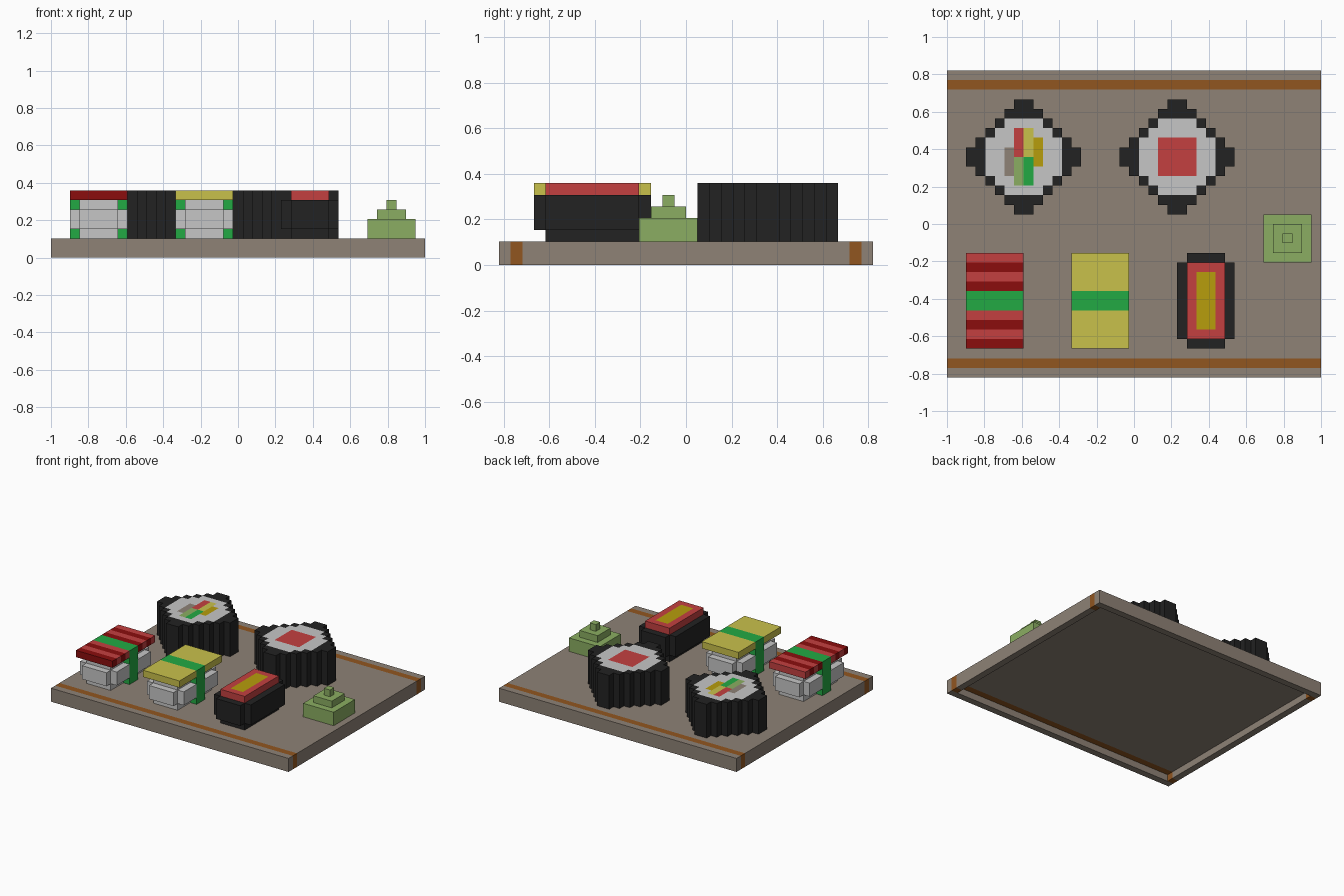
import bpy, bmesh
from mathutils import Vector

cube = bpy.data.objects.get("Cube")
if cube:
    bpy.data.objects.remove(cube, do_unlink=True)

NX, NY = 39, 32          # board size in blocks
U = 2 / NX               # block size


def linear(c):
    c /= 255
    return c / 12.92 if c <= 0.04045 else ((c + 0.055) / 1.055) ** 2.4


def material(name, *rgb):
    m = bpy.data.materials.new(name)
    m.use_nodes = True
    col = [linear(c) for c in rgb] + [1]
    m.diffuse_color = col
    bsdf = m.node_tree.nodes["Principled BSDF"]
    bsdf.inputs["Base Color"].default_value = col
    bsdf.inputs["Roughness"].default_value = 0.9
    return m


WOOD = material("grey_wood", 142, 130, 118)
TRIM = material("brown_trim", 145, 86, 32)
NORI = material("black_seaweed", 34, 34, 34)
RICE = material("white_rice", 198, 198, 198)
RED = material("red_fish", 196, 64, 64)
DARK = material("dark_red_fish", 139, 13, 13)
YELLOW = material("yellow_omelette", 201, 193, 75)
GOLD = material("gold_filling", 183, 157, 12)
GREEN = material("green_band", 34, 170, 68)
PASTE = material("pale_green_paste", 139, 174, 98)


def box(cells, mat, x, y, z):
    """Fill a block range with a material; None carves it away."""
    for i in range(*x):
        for j in range(*y):
            for k in range(*z):
                if mat:
                    cells[i, j, k] = mat
                else:
                    cells.pop((i, j, k), None)


def build(name, cells):
    """Skin the filled blocks and merge flat areas of one colour."""
    bm = bmesh.new()
    mats, verts = [], {}
    for cell, mat in cells.items():
        if mat not in mats:
            mats.append(mat)
        for axis in range(3):
            for side in (0, 1):
                near = list(cell)
                near[axis] += 2 * side - 1
                if tuple(near) in cells:
                    continue
                loop = []
                for a, b in ((0, 0), (1, 0), (1, 1), (0, 1)):
                    p = list(cell)
                    p[axis] += side
                    p[(axis + 1) % 3] += a
                    p[(axis + 2) % 3] += b
                    p = tuple(p)
                    if p not in verts:
                        verts[p] = bm.verts.new(
                            Vector((p[0] - NX / 2, p[1] - NY / 2, p[2])) * U)
                    loop.append(verts[p])
                face = bm.faces.new(loop if side else loop[::-1])
                face.material_index = mats.index(mat)
    bmesh.ops.dissolve_limit(bm, angle_limit=0.02, verts=bm.verts[:],
                             edges=bm.edges[:], delimit={'MATERIAL'})
    me = bpy.data.meshes.new(name)
    bm.to_mesh(me)
    bm.free()
    for m in mats:
        me.materials.append(m)
    ob = bpy.data.objects.new(name, me)
    bpy.context.collection.objects.link(ob)


# Serving board with two trim stripes and a hollow underside
board = {}
box(board, WOOD, (0, NX), (0, NY), (0, 2))
for j in (1, NY - 2):
    box(board, TRIM, (0, NX), (j, j + 1), (0, 2))
box(board, None, (1, NX - 1), (1, NY - 1), (0, 1))
build("serving_board", board)


# Stepped rolls: seaweed diamond, rice core, filling strips
def roll(name, cx, fillings):
    cells, cy = {}, 23
    for row in range(6):
        half = 6 - row
        for y in (cy + row, cy - 1 - row):
            box(cells, NORI, (cx - half, cx + half), (y, y + 1), (2, 7))
            if row < 4:
                core = min(half - 1, 4)
                box(cells, RICE, (cx - core, cx + core), (y, y + 1), (2, 7))
    for mat, x0, x1, y0, y1 in fillings:
        box(cells, mat, (cx + x0, cx + x1), (cy + y0, cy + y1), (2, 7))
    build(name, cells)


roll("mixed_roll", 8, [(RED, -1, 0, 0, 3), (YELLOW, 0, 1, 0, 3),
                       (GOLD, 1, 2, -1, 2), (GREEN, 0, 1, -3, 0),
                       (PASTE, -1, 0, -3, 0), (WOOD, -2, -1, -2, 1)])
roll("fish_roll", 24, [(RED, -2, 2, -2, 2)])


# Rice blocks with a topping slab and a green band
def nigiri(name, x, stripes):
    cells = {}
    box(cells, RICE, (x, x + 6), (4, 12), (3, 5))
    box(cells, RICE, (x + 1, x + 5), (4, 12), (2, 6))
    box(cells, RICE, (x + 1, x + 5), (3, 13), (3, 5))
    for n in range(10):
        box(cells, stripes[n % 2], (x, x + 6), (3 + n, 4 + n), (6, 7))
    box(cells, GREEN, (x, x + 6), (7, 9), (2, 7))
    build(name, cells)


nigiri("striped_fish_nigiri", 2, (DARK, RED))
nigiri("omelette_nigiri", 13, (YELLOW, YELLOW))

# Seaweed boat with a red and gold topping
boat = {}
box(boat, NORI, (25, 29), (4, 12), (2, 3))
box(boat, NORI, (24, 30), (4, 12), (3, 6))
box(boat, NORI, (25, 29), (3, 13), (3, 6))
box(boat, RED, (25, 29), (4, 12), (6, 7))
box(boat, GOLD, (26, 28), (5, 11), (6, 7))
build("seaweed_boat", boat)

# Stepped mound of green paste
mound = {}
for inset, z in enumerate(((2, 4), (4, 5), (5, 6))):
    box(mound, PASTE, (33 + inset, 38 - inset), (12 + inset, 17 - inset), z)
build("paste_mound", mound)
